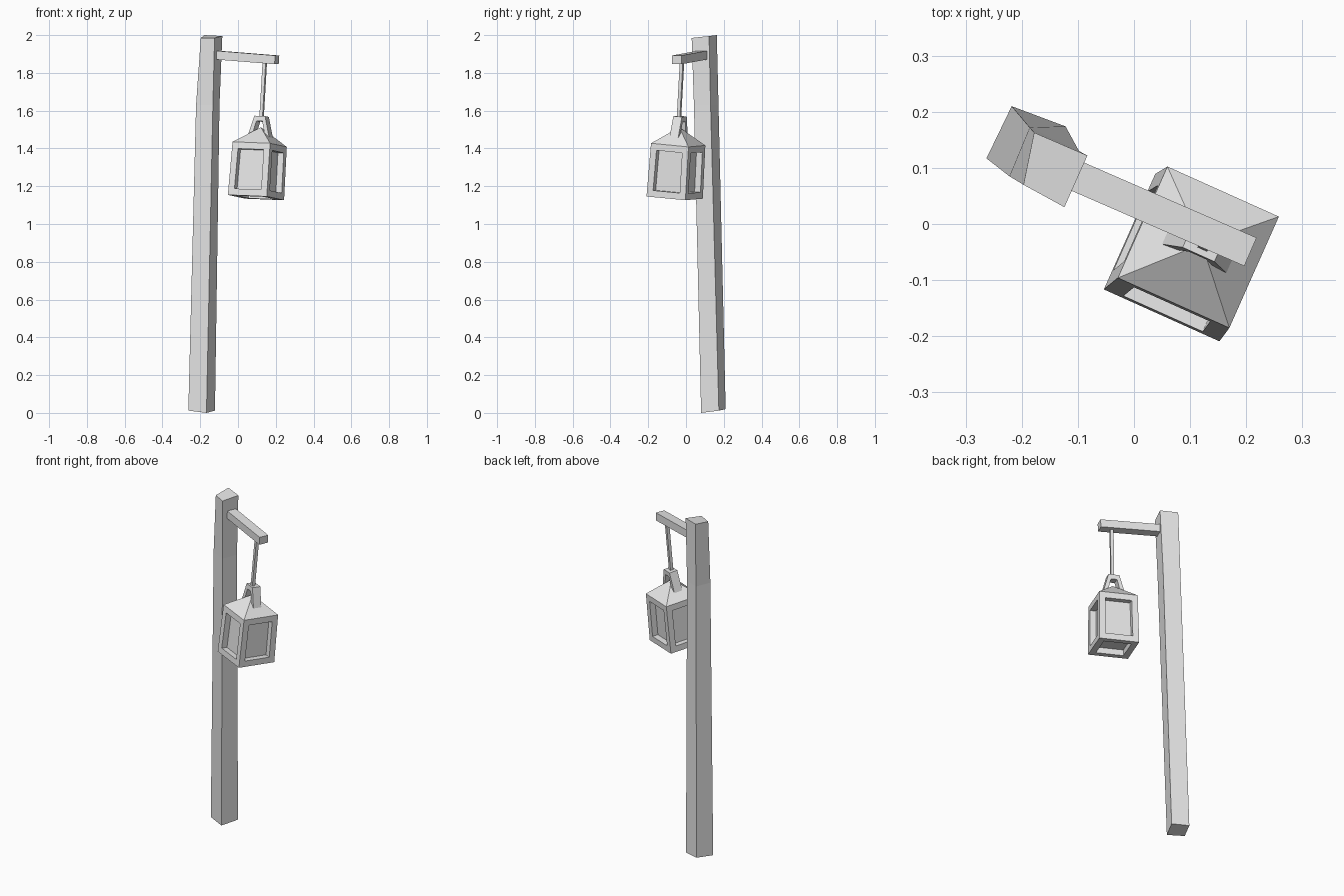
import bpy, bmesh, math
from mathutils import Vector, Matrix

if "Cube" in bpy.data.objects:
    bpy.data.objects.remove(bpy.data.objects["Cube"], do_unlink=True)

grey = bpy.data.materials.new("plain_grey")
grey.use_nodes = True
grey.diffuse_color = (0.8, 0.8, 0.8, 1)
grey.node_tree.nodes["Principled BSDF"].inputs["Base Color"].default_value = (0.8, 0.8, 0.8, 1)


def finish(name, bm, matrix=None):
    """Turn a bmesh into a flat-shaded object."""
    bmesh.ops.recalc_face_normals(bm, faces=bm.faces)
    if matrix:
        bm.transform(matrix)
    mesh = bpy.data.meshes.new(name)
    bm.to_mesh(mesh)
    bm.free()
    mesh.materials.append(grey)
    obj = bpy.data.objects.new(name, mesh)
    bpy.context.collection.objects.link(obj)
    return obj


def loft(rings):
    """Skin a stack of rings that have the same number of points."""
    bm = bmesh.new()
    loops = [[bm.verts.new(p) for p in ring] for ring in rings]
    n = len(loops[0])
    for low, high in zip(loops, loops[1:]):
        for i in range(n):
            j = (i + 1) % n
            bm.faces.new((low[i], low[j], high[j], high[i]))
    bm.faces.new(loops[0][::-1])
    bm.faces.new(loops[-1])
    bmesh.ops.recalc_face_normals(bm, faces=bm.faces)
    return bm


def square(half, z):
    return [(-half, -half, z), (half, -half, z), (half, half, z), (-half, half, z)]


def beam(name, start, end, width, height):
    """Straight bar between two points, its width kept level or along the arm."""
    start, end = Vector(start), Vector(end)
    along = (end - start).normalized()
    side = along.cross(Vector((0, 0, 1)))
    if abs(along.z) > 0.9:
        side = ARM.cross(along)
    side.normalize()
    up = side.cross(along)
    corners = [(-1, -1), (1, -1), (1, 1), (-1, 1)]
    rings = [[p + side * a * width / 2 + up * b * height / 2 for a, b in corners]
             for p in (start, end)]
    return finish(name, loft(rings))


TURN = math.radians(-24)
ARM = Vector((math.cos(TURN), math.sin(TURN), 0))

# Leaning, slightly crooked post
finish("post", loft([
    [(-0.263, 0.117, 0.012), (-0.167, 0.08, 0), (-0.122, 0.174, 0.012), (-0.218, 0.21, 0.02)],
    [(-0.222, 0.085, 1.63), (-0.133, 0.042, 1.63), (-0.098, 0.13, 1.63), (-0.186, 0.172, 1.63)],
    [(-0.197, 0.07, 1.985), (-0.124, 0.03, 1.985), (-0.083, 0.122, 1.995), (-0.178, 0.163, 2.0)],
]))

# Arm and hanging rod
beam("arm", (-0.12, 0.093, 1.895), (0.206, -0.049, 1.869), 0.055, 0.046)
beam("hanging_rod", (0.142, -0.021, 1.86), (0.124, -0.038, 1.55), 0.018, 0.018)

# Lantern frame of reference, tilted off vertical
axis = Vector((0.07, 0.066, 1)).normalized()
across = (ARM - axis * ARM.dot(axis)).normalized()
depth = axis.cross(across)
tilt = Matrix((across, depth, axis)).transposed().to_4x4()
tilt.translation = (0.095, -0.06, 1.14)
BODY_TOP = 0.283

# Body with recessed panes on the sides and underside
body = loft([square(0.113, 0), square(0.109, BODY_TOP)])
panes = [f for f in body.faces if f.normal.z < 0.5]
bmesh.ops.inset_individual(body, faces=panes, thickness=0.035, use_even_offset=True)
bmesh.ops.inset_individual(body, faces=panes, thickness=0, depth=-0.034)
finish("lantern_body", body, tilt)

# Pyramid roof
finish("lantern_roof", loft([square(0.109, BODY_TOP), square(0.002, 0.372)]), tilt)

# Arched handle straddling the roof peak
half_arch = [(0.031, 0.432), (0.066, 0.31), (0.042, 0.31), (0.017, 0.405)]
arch = half_arch + [(-x, z) for x, z in reversed(half_arch)]
finish("lantern_handle", loft([[(x, y, z) for x, z in arch] for y in (-0.025, 0.025)]), tilt)
